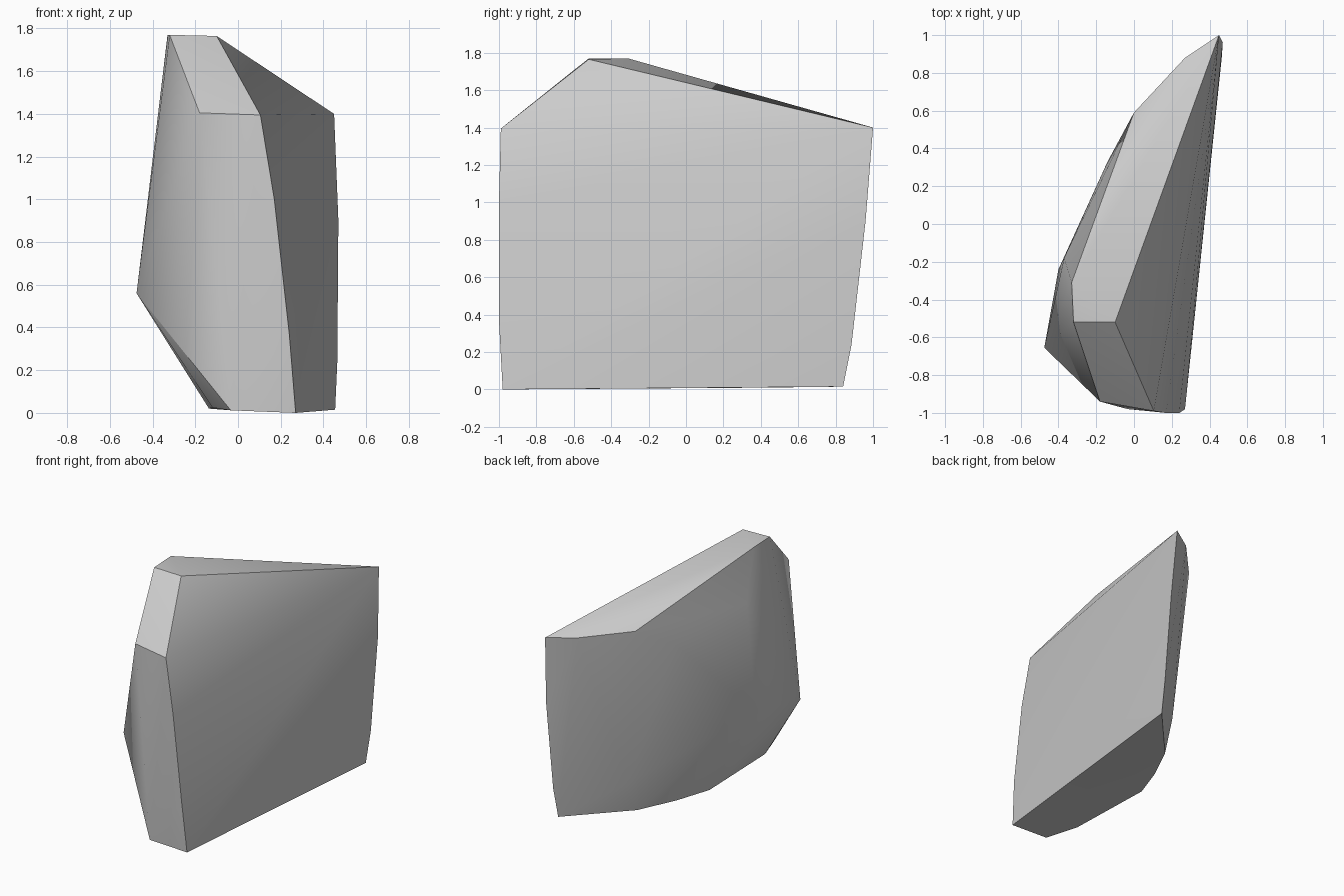
import bpy
import bmesh
import math

cube = bpy.data.objects.get("Cube")
if cube:
    bpy.data.objects.remove(cube, do_unlink=True)

# Corners of the faceted rock shard, grouped by region
crown = [(-.32, -.52, 1.77), (-.10, -.52, 1.765), (-.33, -.31, 1.77)]
front = [(-.18, -.94, 1.405), (.105, -.99, 1.395), (.17, -1, 1.0), (.24, -1, .37)]
back_edge = [(.45, 1, 1.4), (.47, .96, .9), (.465, .885, .24)]
curved_side = [(.27, .88, 1.4), (0, .59, 1.41), (-.14, .33, 1.25), (-.37, -.18, 1.42),
               (-.40, -.24, .61), (-.475, -.655, .56), (.10, .53, .24)]
base = [(.27, -.98, 0), (.455, .84, .015), (.09, .44, .01), (-.045, .17, .015),
        (-.136, -.08, .02), (-.12, -.75, .025), (-.034, -.98, .012)]

# Wrap the corners in a convex skin
bm = bmesh.new()
for corner in crown + front + back_edge + curved_side + base:
    bm.verts.new(corner)
hull = bmesh.ops.convex_hull(bm, input=bm.verts)
loose = [v for v in bm.verts if not v.link_faces]
bmesh.ops.delete(bm, geom=loose, context='VERTS')
bmesh.ops.recalc_face_normals(bm, faces=bm.faces)
mesh = bpy.data.meshes.new("rock_shard")
bm.to_mesh(mesh)
bm.free()
rock = bpy.data.objects.new("rock_shard", mesh)
bpy.context.collection.objects.link(rock)

# Plain stone colour
stone = bpy.data.materials.new("grey_stone")
stone.use_nodes = True
colour = (.6, .6, .6, 1)
stone.diffuse_color = colour
stone.node_tree.nodes["Principled BSDF"].inputs["Base Color"].default_value = colour
mesh.materials.append(stone)

# Soft facets with crisp outer ridges
bpy.ops.object.select_all(action='DESELECT')
rock.select_set(True)
bpy.context.view_layer.objects.active = rock
bpy.ops.object.shade_smooth_by_angle(angle=math.radians(30))
